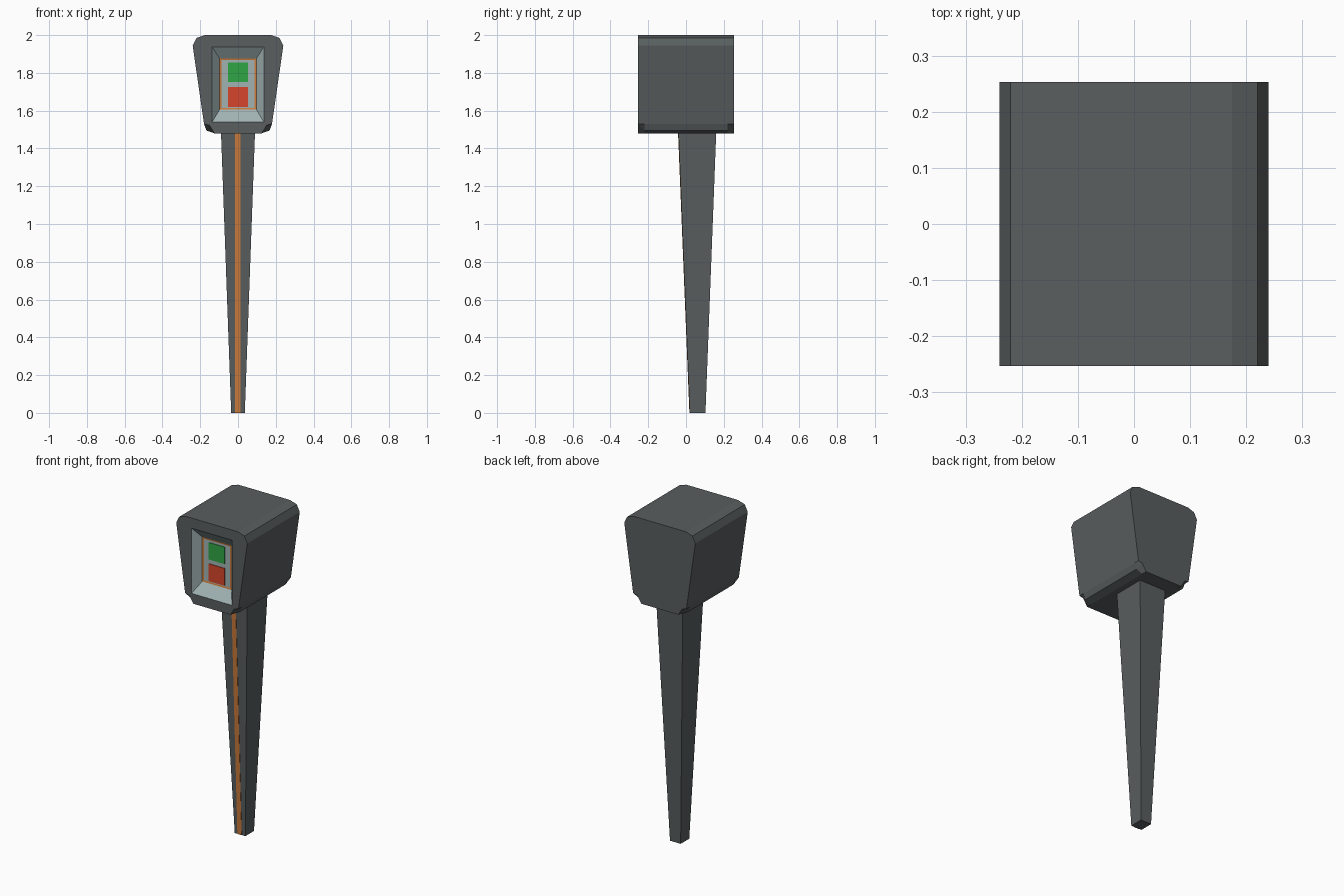
import bpy, bmesh

if "Cube" in bpy.data.objects:
    bpy.data.objects.remove(bpy.data.objects["Cube"])


def material(name, rgb):
    m = bpy.data.materials.new(name)
    m.diffuse_color = (*rgb, 1)
    m.use_nodes = True
    m.node_tree.nodes["Principled BSDF"].inputs["Base Color"].default_value = m.diffuse_color
    return m


DARK = material("dark grey", (0.10, 0.112, 0.115))
LIGHT = material("light grey", (0.36, 0.45, 0.45))
ORANGE = material("orange", (0.60, 0.20, 0.045))
GREEN = material("green", (0.03, 0.38, 0.06))
RED = material("red", (0.68, 0.06, 0.025))


def finish(bm, name, mats):
    bmesh.ops.recalc_face_normals(bm, faces=bm.faces[:])
    me = bpy.data.meshes.new(name)
    bm.to_mesh(me)
    bm.free()
    for m in mats:
        me.materials.append(m)
    ob = bpy.data.objects.new(name, me)
    bpy.context.collection.objects.link(ob)
    return ob


def ring(bm, pts):
    return [bm.verts.new(p) for p in pts]


def bridge(bm, a, b, mat=0):
    n = len(a)
    for i in range(n):
        f = bm.faces.new((a[i], a[(i + 1) % n], b[(i + 1) % n], b[i]))
        f.material_index = mat


def rect(x, z0, z1, y):
    return [(-x, y, z0), (x, y, z0), (x, y, z1), (-x, y, z1)]


def box(name, mat, x0, x1, y0, y1, z0, z1):
    bm = bmesh.new()
    a = ring(bm, [(x0, y0, z0), (x1, y0, z0), (x1, y1, z0), (x0, y1, z0)])
    b = ring(bm, [(x0, y0, z1), (x1, y0, z1), (x1, y1, z1), (x0, y1, z1)])
    bridge(bm, a, b)
    bm.faces.new(a)
    bm.faces.new(b)
    return finish(bm, name, [mat])


# head: bevelled tapered profile lofted front to back, lower corners nicked at both ends
D = 0.253


def profile(y, corner):
    half = [(0.125, 1.48), corner, (0.18, 1.53), (0.24, 1.945), (0.22, 1.985), (0.175, 2.0)]
    pts = half + [(-x, z) for x, z in reversed(half)]
    return [(x, y, z) for x, z in pts]


nick, full = (0.152, 1.523), (0.167, 1.495)
bm = bmesh.new()
rings = [ring(bm, profile(y, c)) for y, c in
         ((-D, nick), (-D + 0.033, full), (D - 0.033, full), (D, nick))]
for a, b in zip(rings, rings[1:]):
    bridge(bm, a, b)
bm.faces.new(rings[-1])

# screen recess: sloped light sides, orange rim, light panel
py = -D + 0.048
outer = ring(bm, rect(0.137, 1.54, 1.938, -D))
inner = ring(bm, rect(0.098, 1.605, 1.877, py))
panel = ring(bm, rect(0.088, 1.614, 1.868, py + 0.002))
bridge(bm, outer, inner, 1)
bridge(bm, inner, panel, 2)
bm.faces.new(panel).material_index = 1

# front face around the recess opening
edges = []
for loop in (rings[0], outer):
    for i in range(len(loop)):
        edges.append(bm.edges.get((loop[i], loop[(i + 1) % len(loop)])))
bmesh.ops.triangle_fill(bm, edges=edges, use_beauty=True)
finish(bm, "head", [DARK, LIGHT, ORANGE])

# signal squares on the panel
box("green_square", GREEN, -0.053, 0.053, py - 0.002, py + 0.002, 1.752, 1.855)
box("red_square", RED, -0.053, 0.053, py - 0.002, py + 0.002, 1.62, 1.725)

# tapered leg set slightly towards the back
TOP = 1.485
bm = bmesh.new()
low = ring(bm, [(-0.036, 0.02, 0), (0.036, 0.02, 0), (0.036, 0.103, 0), (-0.036, 0.103, 0)])
high = ring(bm, [(-0.09, -0.04, TOP), (0.09, -0.04, TOP), (0.09, 0.16, TOP), (-0.09, 0.16, TOP)])
bridge(bm, low, high)
bm.faces.new(low)
bm.faces.new(high)
finish(bm, "leg", [DARK])

# orange stripe down the leg front, a thin plate following its lean
stripe = box("leg_stripe", ORANGE, -0.017, 0.012, 0.018, 0.022, 0, 1.48)
for v in stripe.data.vertices:
    if v.co.z > 1:
        v.co.y -= 0.06
